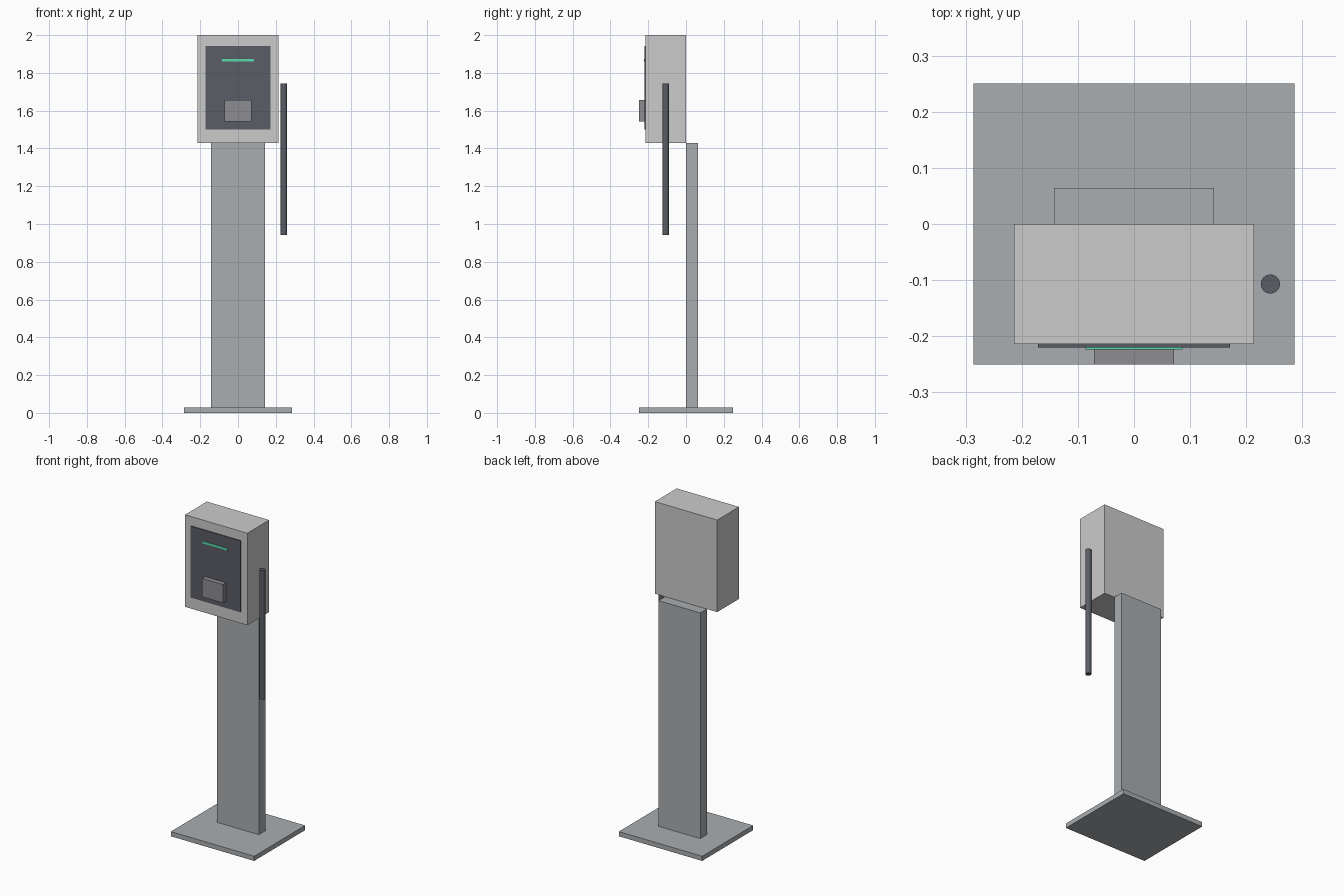
import bpy

if "Cube" in bpy.data.objects:
    bpy.data.objects.remove(bpy.data.objects["Cube"])


def material(name, color):
    m = bpy.data.materials.new(name)
    m.diffuse_color = (*color, 1)
    m.use_nodes = True
    m.node_tree.nodes["Principled BSDF"].inputs["Base Color"].default_value = m.diffuse_color
    return m


steel = material("steel", (0.40, 0.42, 0.44))
dark = material("dark_plastic", (0.10, 0.11, 0.13))
green = material("green_light", (0.10, 0.70, 0.42))
grey = material("mid_grey", (0.27, 0.27, 0.29))


def box(name, x, y, z, mat=None):
    """Box from (min, max) ranges on each axis."""
    bpy.ops.mesh.primitive_cube_add(size=1, location=[sum(r) / 2 for r in (x, y, z)])
    ob = bpy.context.object
    ob.name = name
    ob.scale = [r[1] - r[0] for r in (x, y, z)]
    bpy.ops.object.transform_apply(location=False, rotation=False, scale=True)
    if mat:
        ob.data.materials.append(mat)
    return ob


# Stand
box("base_plate", (-0.286, 0.286), (-0.25, 0.25), (0, 0.029), steel)
box("column", (-0.143, 0.143), (0, 0.064), (0.029, 1.429), steel)

# Charger head with its front details
box("housing", (-0.214, 0.214), (-0.214, 0), (1.429, 2.0))
box("front_panel", (-0.171, 0.171), (-0.22, -0.214), (1.5, 1.943), dark)
box("status_light", (-0.086, 0.086), (-0.2235, -0.22), (1.86, 1.874), green)
box("socket_block", (-0.071, 0.071), (-0.25, -0.22), (1.543, 1.657), grey)

# Hanging cable at the right side
bpy.ops.mesh.primitive_cylinder_add(vertices=32, radius=0.017, depth=0.8,
                                    location=(0.243, -0.107, 1.343))
cable = bpy.context.object
cable.name = "cable"
cable.data.materials.append(dark)
bpy.ops.object.shade_smooth_by_angle()
